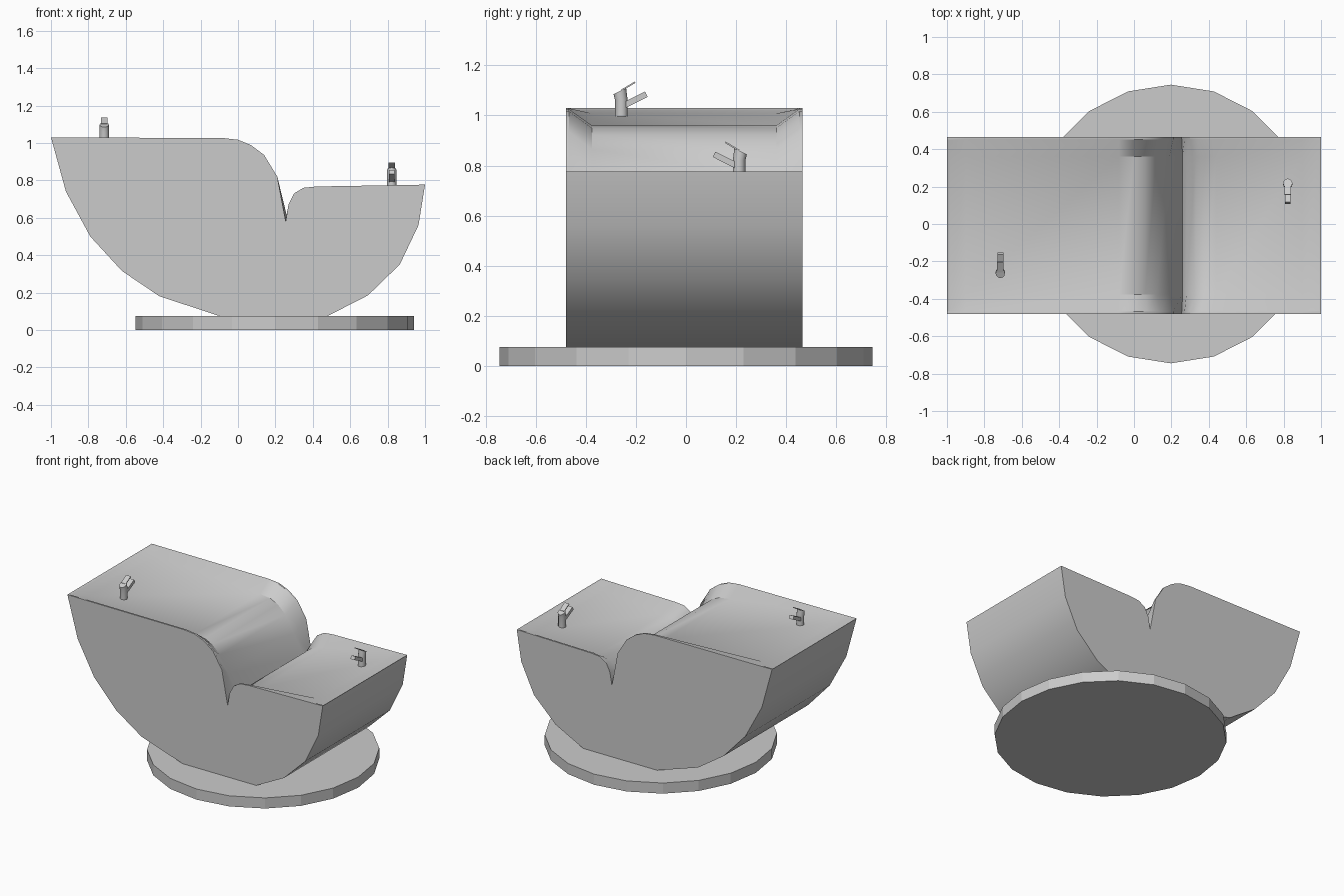
import bpy, bmesh, math
from mathutils import Matrix, Vector

if "Cube" in bpy.data.objects:
    bpy.data.objects.remove(bpy.data.objects["Cube"])


def make_object(name, bm, smooth=None):
    bmesh.ops.recalc_face_normals(bm, faces=bm.faces[:])
    me = bpy.data.meshes.new(name)
    bm.to_mesh(me)
    bm.free()
    ob = bpy.data.objects.new(name, me)
    bpy.context.collection.objects.link(ob)
    if smooth:
        bpy.ops.object.select_all(action='DESELECT')
        ob.select_set(True)
        bpy.context.view_layer.objects.active = ob
        bpy.ops.object.shade_smooth_by_angle(angle=math.radians(smooth))
    return ob


# round floor plate, 20 sides
bm = bmesh.new()
bmesh.ops.create_cone(bm, cap_ends=True, segments=20, radius1=0.745, radius2=0.745,
                      depth=0.075, matrix=Matrix.Translation((0.197, 0, 0.0375)))
make_object("base_plate", bm)

# two-level body: rim x, rim z, basin floor x, basin floor z
stations = [
    (-1, 1.03, -0.985, 1.022), (-0.9, 1.029, -0.9, 1.008), (-0.08, 1.026, -0.08, 0.96),
    (0, 1.017, 0, 0.95), (0.07, 0.988, 0.06, 0.922), (0.14, 0.935, 0.12, 0.865),
    (0.21, 0.82, 0.19, 0.75), (0.255, 0.58, 0.26, 0.615), (0.27, 0.67, 0.28, 0.65),
    (0.3, 0.73, 0.33, 0.69), (0.35, 0.76, 0.38, 0.71), (0.42, 0.767, 0.44, 0.716),
    (0.9, 0.775, 0.9, 0.76), (1, 0.777, 0.99, 0.77)]
under = [(0.965, 0.56), (0.865, 0.35), (0.695, 0.185), (0.48, 0.075), (0.2, 0.05),
         (-0.1, 0.075), (-0.42, 0.18), (-0.62, 0.315), (-0.79, 0.5), (-0.92, 0.74)]
Y0, Y1 = -0.48, 0.465
bm = bmesh.new()
rows = []
for i, (xr, zr, xf, zf) in enumerate(stations):
    end = i in (0, len(stations) - 1)
    slope = 0.012 if end else 0.1
    notch = 0.005 if i == 7 else 0.012
    pts = [(xr, Y0, zr), (xr, Y0 + notch, zr), (xf, Y0 + slope + 0.004, zf),
           (xf, Y1 - slope - 0.004, zf), (xr, Y1 - notch, zr), (xr, Y1, zr)]
    rows.append([bm.verts.new(p) for p in pts])
for a, b in zip(rows, rows[1:]):
    for k in range(5):
        bm.faces.new((a[k], a[k + 1], b[k + 1], b[k]))
# thin end lips close the top strip
for r in (rows[0], rows[-1]):
    bm.faces.new((r[0], r[1], r[4], r[5]))
    bm.faces.new((r[1], r[2], r[3], r[4]))
# curved underside and flat sides
low = [[bm.verts.new((x, y, z)) for y in (Y0, Y1)] for x, z in under]
loop = [(rows[-1][0], rows[-1][5])] + low + [(rows[0][0], rows[0][5])]
for a, b in zip(loop, loop[1:]):
    bm.faces.new((a[0], a[1], b[1], b[0]))
for side, k in ((0, 0), (1, 5)):
    bm.faces.new([r[k] for r in rows] + [v[side] for v in low])
make_object("fountain_body", bm, 32)


# flat bar between two (y, z) points
def bar(bm, a, b, width, thick):
    a, b = Vector((0, *a)), Vector((0, *b))
    d = b - a
    m = (Matrix.Translation((a + b) / 2)
         @ Matrix.Rotation(math.atan2(d.z, d.y), 4, 'X')
         @ Matrix.Diagonal((width, d.length, thick, 1)))
    bmesh.ops.create_cube(bm, size=1, matrix=m)


# drinking spout: post with slanted top, cap plate and nozzle
def spout(name, x, y, z, direction):
    bm = bmesh.new()
    rings = []
    for h, lean, tilt, r in ((0, 0, 0, 0.025), (0.075, 0, 0, 0.025), (0.112, -0.006, 0.5, 0.025)):
        ring = []
        for i in range(12):
            t = math.tau * i / 12
            dy = r * math.sin(t)
            ring.append(bm.verts.new((r * math.cos(t), dy + lean, h + tilt * dy)))
        rings.append(ring)
    for a, b in zip(rings, rings[1:]):
        for i in range(12):
            j = (i + 1) % 12
            bm.faces.new((a[i], a[j], b[j], b[i]))
    bm.faces.new(rings[0])
    bm.faces.new(rings[-1])
    bar(bm, (0.0, 0.115), (0.055, 0.148), 0.036, 0.006)
    bar(bm, (0.005, 0.052), (0.1, 0.1), 0.032, 0.024)
    bmesh.ops.transform(bm, verts=bm.verts[:], matrix=Matrix.Translation((x, y, z))
                        @ Matrix.Diagonal((1, direction, 1, 1)))
    make_object(name, bm, 35)


spout("upper_spout", -0.715, -0.258, 0.985, 1)
spout("lower_spout", 0.822, 0.212, 0.745, -1)
